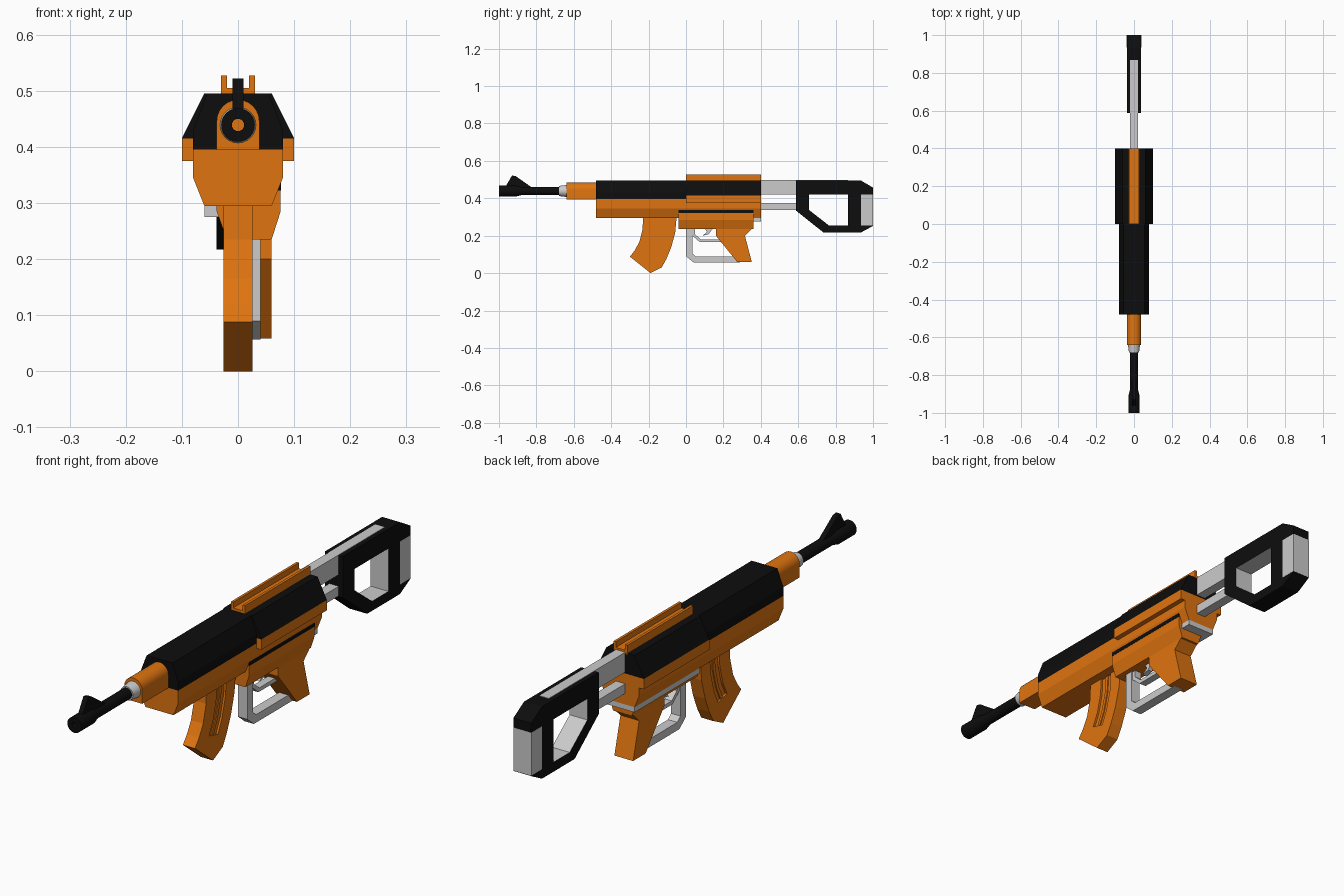
import bpy
import bmesh
from math import sin, cos, pi, radians

cube = bpy.data.objects.get("Cube")
if cube:
    bpy.data.objects.remove(cube)


def material(name, rgb):
    m = bpy.data.materials.new(name)
    m.use_nodes = True
    m.diffuse_color = (*rgb, 1)
    m.node_tree.nodes["Principled BSDF"].inputs["Base Color"].default_value = (*rgb, 1)
    return m


ORANGE = material("orange", (0.74, 0.175, 0.005))
BLACK = material("black", (0.004, 0.004, 0.004))
GREY = material("light grey", (0.6, 0.6, 0.6))


def finish(name, bm, *mats, smooth=False):
    bmesh.ops.recalc_face_normals(bm, faces=bm.faces)
    me = bpy.data.meshes.new(name)
    bm.to_mesh(me)
    bm.free()
    for m in mats:
        me.materials.append(m)
    if smooth:
        me.shade_smooth()
        me.set_sharp_from_angle(angle=radians(35))
    ob = bpy.data.objects.new(name, me)
    bpy.context.collection.objects.link(ob)
    return ob


def place(axis, p, d):
    """Profile point p lies across the axis, at distance d along it."""
    return (d, p[0], p[1]) if axis == "x" else (p[0], d, p[1])


def add_prism(bm, axis, pts, a, b):
    ends = [[bm.verts.new(place(axis, p, d)) for p in pts] for d in (a, b)]
    for loop in ends:
        bm.faces.new(loop)
    n = len(pts)
    for i in range(n):
        j = (i + 1) % n
        bm.faces.new((ends[0][i], ends[0][j], ends[1][j], ends[1][i]))


def prism(name, axis, pts, a, b, mat, smooth=False):
    bm = bmesh.new()
    add_prism(bm, axis, pts, a, b)
    return finish(name, bm, mat, smooth=smooth)


def box(name, x, y, z, mat):
    corners = [(y[0], z[0]), (y[1], z[0]), (y[1], z[1]), (y[0], z[1])]
    return prism(name, "x", corners, x[0], x[1], mat)


def mirrored(half):
    """Close a half profile by mirroring it across x = 0."""
    return half + [(-x, z) for x, z in reversed(half)]


def lathe(name, profile, z, mat, n=24):
    """Spin a closed (y, radius) profile around the barrel line."""
    bm = bmesh.new()
    rings = [[bm.verts.new((r * cos(2 * pi * k / n), y, z + r * sin(2 * pi * k / n)))
              for k in range(n)] for y, r in profile]
    for i, ring in enumerate(rings):
        nxt = rings[(i + 1) % len(rings)]
        for k in range(n):
            m = (k + 1) % n
            bm.faces.new((ring[k], ring[m], nxt[m], nxt[k]))
    return finish(name, bm, mat, smooth=True)


# Receiver: long lower body, black covers, side ledge
prism("lower_body", "y", mirrored([(0.08, 0.395), (0.08, 0.345), (0.06, 0.295)]),
      -0.48, 0.4, ORANGE)
prism("front_cover", "y", mirrored([(0.08, 0.395), (0.08, 0.43), (0.055, 0.495)]),
      -0.48, 0, BLACK)
prism("rear_cover", "y", mirrored([(0.1, 0.415), (0.06, 0.495)]), 0, 0.4, BLACK)
box("side_ledge", (-0.1, 0.1), (0, 0.4), (0.375, 0.415), ORANGE)

# Top rail, a U channel
prism("top_rail", "y", mirrored([(0.03, 0.49), (0.03, 0.527), (0.02, 0.527), (0.02, 0.505)]),
      0, 0.4, ORANGE)

# Offset trigger housing with its seam and base plate
box("base_plate", (-0.06, 0.06), (0, 0.4), (0.275, 0.296), GREY)
prism("trigger_housing", "y", [(-0.038, 0.322), (-0.038, 0.285), (-0.02, 0.235),
                               (0.06, 0.235), (0.076, 0.285), (0.076, 0.322)],
      -0.04, 0.36, ORANGE)
box("housing_seam", (-0.038, 0.077), (-0.04, 0.36), (0.322, 0.34), BLACK)

# Grip, guards and trigger
prism("grip", "x", [(0.16, 0.24), (0.16, 0.2), (0.275, 0.058), (0.352, 0.058),
                    (0.315, 0.2), (0.357, 0.24)], -0.02, 0.06, ORANGE)
prism("outer_guard", "x", [(0, 0.24), (0, 0.09), (0.04, 0.057), (0.29, 0.057), (0.26, 0.088),
                           (0.053, 0.088), (0.034, 0.105), (0.034, 0.24)], 0, 0.04, GREY)
prism("inner_guard", "x", [(0.034, 0.24), (0.034, 0.2), (0.075, 0.165), (0.2, 0.165),
                           (0.19, 0.18), (0.08, 0.18), (0.048, 0.207), (0.048, 0.24)],
      0.005, 0.035, GREY)
prism("trigger", "x", [(0.1, 0.24), (0.112, 0.22), (0.088, 0.2), (0.12, 0.207), (0.145, 0.24)],
      0.01, 0.03, GREY)

# Curved magazine: sections across its width, the middle one recessed
front_edge = [(-0.23, 0.3), (-0.232, 0.235), (-0.25, 0.165), (-0.275, 0.12), (-0.3, 0.088)]
rear_edge = [(-0.05, 0.3), (-0.058, 0.215), (-0.08, 0.135), (-0.105, 0.075), (-0.13, 0.03)]


def across(i, u):
    return tuple(f + (r - f) * u for f, r in zip(front_edge[i], rear_edge[i]))


bm = bmesh.new()
for u0, u1, half in ((0, 0.36, 0.026), (0.36, 0.48, 0.018), (0.48, 0.56, 0.022),
                     (0.56, 0.68, 0.018), (0.68, 1, 0.026)):
    strip = [across(i, u0) for i in range(4)] + [across(i, u1) for i in reversed(range(4))]
    add_prism(bm, "x", strip, -half, half)
add_prism(bm, "x", [across(3, 0), front_edge[4], (-0.19, 0.0), rear_edge[4], across(3, 1)],
          -0.026, 0.026)
finish("magazine", bm, ORANGE)

# Barrel block with an arched top, collar and hollow barrel
arch = [(0.038 * cos(pi * k / 12), 0.446 + 0.038 * sin(pi * k / 12)) for k in range(13)]
prism("barrel_block", "y", [(0.038, 0.394)] + arch + [(-0.038, 0.394)], -0.64, -0.48,
      ORANGE, smooth=True)
AXIS = 0.439
lathe("collar", [(-0.64, 0.032), (-0.68, 0.027), (-0.68, 0.011), (-0.64, 0.011)], AXIS, GREY)
lathe("barrel", [(-0.675, 0.022), (-0.88, 0.022), (-0.91, 0.03), (-1, 0.03),
                 (-1, 0.011), (-0.675, 0.011)], AXIS, BLACK)
prism("front_sight", "x", [(-0.965, 0.462), (-0.93, 0.522), (-0.91, 0.518), (-0.82, 0.455)],
      -0.01, 0.01, BLACK)

# Stock struts
box("upper_strut", (-0.02, 0.02), (0.4, 0.867), (0.42, 0.497), GREY)
box("lower_strut", (-0.02, 0.02), (0.4, 0.6), (0.338, 0.375), GREY)

# Stock frame: black plate with a grey-lined opening
outer = [(0.587, 0.495), (0.935, 0.495), (1, 0.457), (1, 0.252), (0.935, 0.217),
         (0.735, 0.217), (0.587, 0.335)]
inner = [(0.657, 0.42), (0.865, 0.42), (0.865, 0.254), (0.765, 0.254), (0.657, 0.338)]
bm = bmesh.new()
sides = []
for x in (-0.038, 0.038):
    loops = [[bm.verts.new((x, *p)) for p in pts] for pts in (outer, inner)]
    edges = [bm.edges.new((lp[i - 1], lp[i])) for lp in loops for i in range(len(lp))]
    bmesh.ops.triangle_fill(bm, edges=edges, use_beauty=True)
    sides.append(loops)
for index in (0, 1):
    a, b = sides[0][index], sides[1][index]
    for i in range(len(a)):
        bm.faces.new((a[i - 1], a[i], b[i], b[i - 1])).material_index = index
finish("stock_frame", bm, BLACK, GREY)

# Butt pad wrapped around the stock end
box("butt_pad", (-0.0385, 0.0385), (0.935, 1.0005), (0.254, 0.42), GREY)
